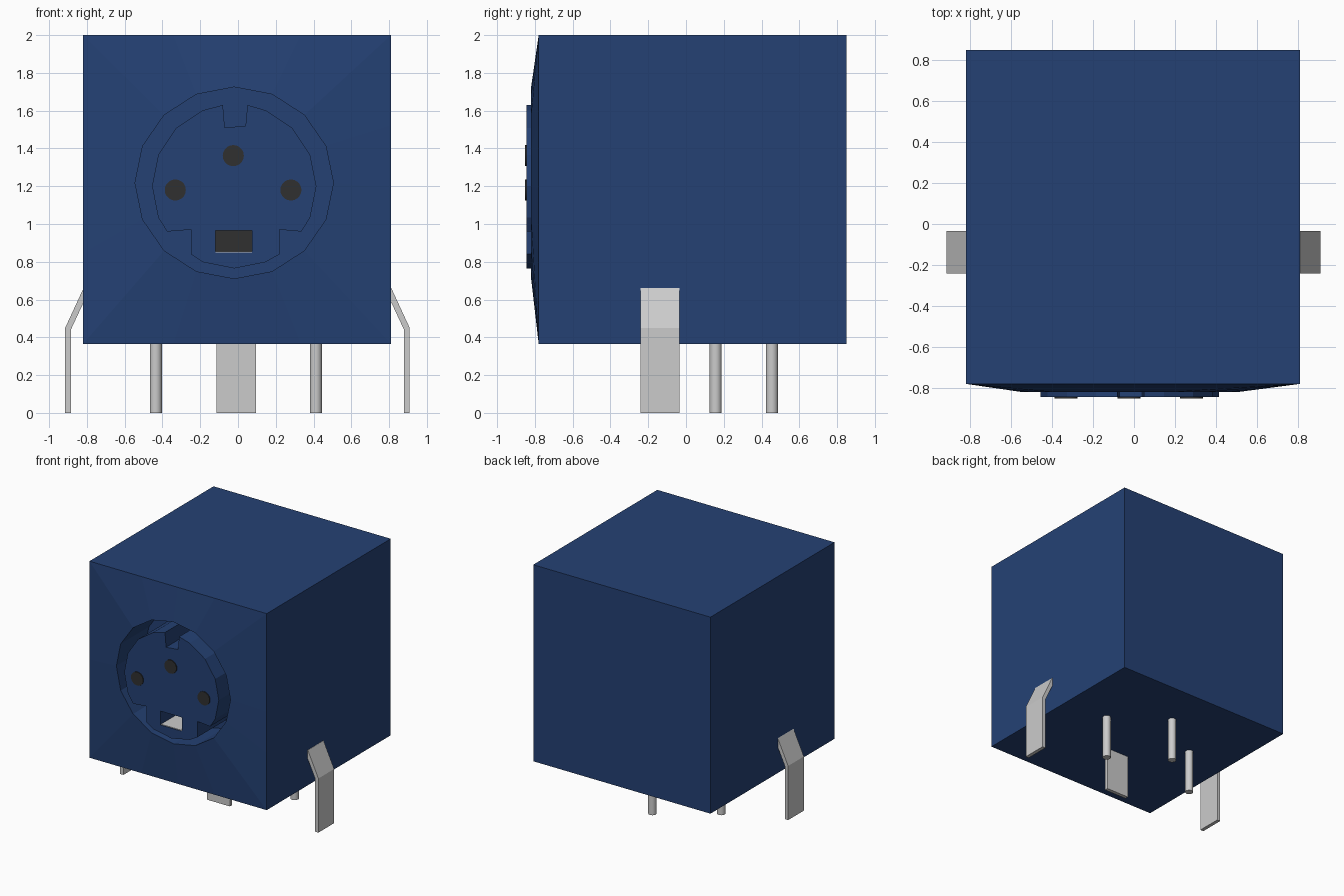
import bpy, bmesh, math
from mathutils import Matrix

cube = bpy.data.objects.get("Cube")
if cube:
    bpy.data.objects.remove(cube, do_unlink=True)


def material(name, rgb):
    m = bpy.data.materials.new(name)
    m.use_nodes = True
    m.diffuse_color = (*rgb, 1)
    m.node_tree.nodes["Principled BSDF"].inputs["Base Color"].default_value = (*rgb, 1)
    return m


BLUE = material("blue plastic", (0.018, 0.053, 0.175))
METAL = material("light grey metal", (0.60, 0.60, 0.60))
DARK = material("dark grey", (0.030, 0.030, 0.030))


def add_object(name, bm, mat):
    bmesh.ops.recalc_face_normals(bm, faces=bm.faces)
    me = bpy.data.meshes.new(name)
    bm.to_mesh(me)
    bm.free()
    me.materials.append(mat)
    ob = bpy.data.objects.new(name, me)
    bpy.context.collection.objects.link(ob)
    return ob


def prism(name, outline, y0, y1, mat):
    """Extrude an (x, z) outline from y0 to y1."""
    bm = bmesh.new()
    face = bm.faces.new([bm.verts.new((x, y0, z)) for x, z in outline])
    ext = bmesh.ops.extrude_face_region(bm, geom=[face])["geom"]
    verts = [g for g in ext if isinstance(g, bmesh.types.BMVert)]
    bmesh.ops.translate(bm, verts=verts, vec=(0, y1 - y0, 0))
    return add_object(name, bm, mat)


def box(name, x0, x1, y0, y1, z0, z1, mat):
    return prism(name, [(x0, z0), (x1, z0), (x1, z1), (x0, z1)], y0, y1, mat)


def cylinder(name, centre, radius, depth, mat, along_y=False):
    bm = bmesh.new()
    mx = Matrix.Translation(centre)
    if along_y:
        mx = mx @ Matrix.Rotation(math.pi / 2, 4, 'X')
    bmesh.ops.create_cone(bm, cap_ends=True, segments=20, radius1=radius,
                          radius2=radius, depth=depth, matrix=mx)
    ob = add_object(name, bm, mat)
    bpy.ops.object.select_all(action='DESELECT')
    ob.select_set(True)
    bpy.context.view_layer.objects.active = ob
    bpy.ops.object.shade_smooth_by_angle(angle=math.radians(40))
    return ob


# Body: square block whose front rises slightly to a round, deep socket
SIDES = 16
ANGLES = [2 * math.pi * i / SIDES for i in range(SIDES)]


def square_loop(y):
    pts = []
    for a in ANGLES:
        k = 1 / max(abs(math.cos(a)), abs(math.sin(a)))
        pts.append((-0.005 + 0.815 * k * math.cos(a), y,
                    1.183 + 0.817 * k * math.sin(a)))
    return pts


def ring_loop(y):
    return [(-0.02 + 0.525 * math.cos(a), y, 1.218 + 0.507 * math.sin(a))
            for a in ANGLES]


SOCKET_FLOOR = -0.45
bm = bmesh.new()
loops = [[bm.verts.new(p) for p in pts] for pts in
         (square_loop(0.85), square_loop(-0.78), ring_loop(-0.82), ring_loop(SOCKET_FLOOR))]
for a, b in zip(loops, loops[1:]):
    for i in range(SIDES):
        j = (i + 1) % SIDES
        bm.faces.new((a[i], a[j], b[j], b[i]))
bm.faces.new(loops[0])
bm.faces.new(loops[-1])
add_object("housing", bm, BLUE)


# Socket core: round plug with a key notch on top and two lower side steps
def rim(deg):
    a = math.radians(deg)
    return (-0.02 + 0.435 * math.cos(a), 1.2 + 0.435 * math.sin(a))


core = [rim(d) for d in (-22.5, 0, 22.5, 45, 67.5)]
core += [(0.05, 1.63), (0.04, 1.52), (-0.07, 1.51), (-0.08, 1.63)]
core += [rim(d) for d in (112.5, 135, 157.5, 180, 202.5)]
core += [(-0.375, 0.96), (-0.25, 0.97), (-0.25, 0.84)]
core += [rim(d) for d in (247.5, 270, 292.5)]
core += [(0.22, 0.84), (0.22, 0.97), (0.335, 0.96)]
plug = prism("socket_core", core, -0.845, SOCKET_FLOOR, BLUE)

# Rectangular slot cut into the core
cutter = box("slot_cutter", -0.12, 0.075, -0.95, -0.55, 0.85, 0.965, BLUE)
cutter.hide_render = True
cutter.hide_viewport = False
mod = plug.modifiers.new("slot", 'BOOLEAN')
mod.operation = 'DIFFERENCE'
mod.solver = 'EXACT'
mod.object = cutter
bpy.ops.object.select_all(action='DESELECT')
plug.select_set(True)
bpy.context.view_layer.objects.active = plug
bpy.ops.object.modifier_apply(modifier=mod.name)
bpy.data.objects.remove(cutter, do_unlink=True)
box("slot_back", -0.12, 0.075, -0.558, -0.55, 0.85, 0.965, DARK)
box("slot_floor", -0.12, 0.075, -0.84, -0.558, 0.85, 0.855, METAL)

# Three contact holes as thin dark plates
for name, x, z in (("top", -0.025, 1.362), ("right", -0.332, 1.18), ("left", 0.28, 1.18)):
    cylinder(f"contact_hole_{name}", (x, -0.848, z), 0.056, 0.009, DARK, along_y=True)

# Bent side tabs
for side, s in (("left", 1), ("right", -1)):
    profile = [(0.815, 0.66), (0.912, 0.45), (0.912, 0.0), (0.882, 0.0),
               (0.882, 0.44), (0.805, 0.605), (0.79, 0.66)]
    prism(f"side_tab_{side}", [(s * x - 0.003, z) for x, z in profile],
          -0.242, -0.035, METAL)

# Flat front tab and three round pins under the body
box("front_tab", -0.115, 0.095, -0.242, -0.212, 0.0, 0.38, METAL)
for name, x, y in (("left", 0.412, 0.157), ("right", -0.435, 0.157), ("back", -0.01, 0.455)):
    cylinder(f"pin_{name}", (x, y, 0.19), 0.032, 0.38, METAL)
